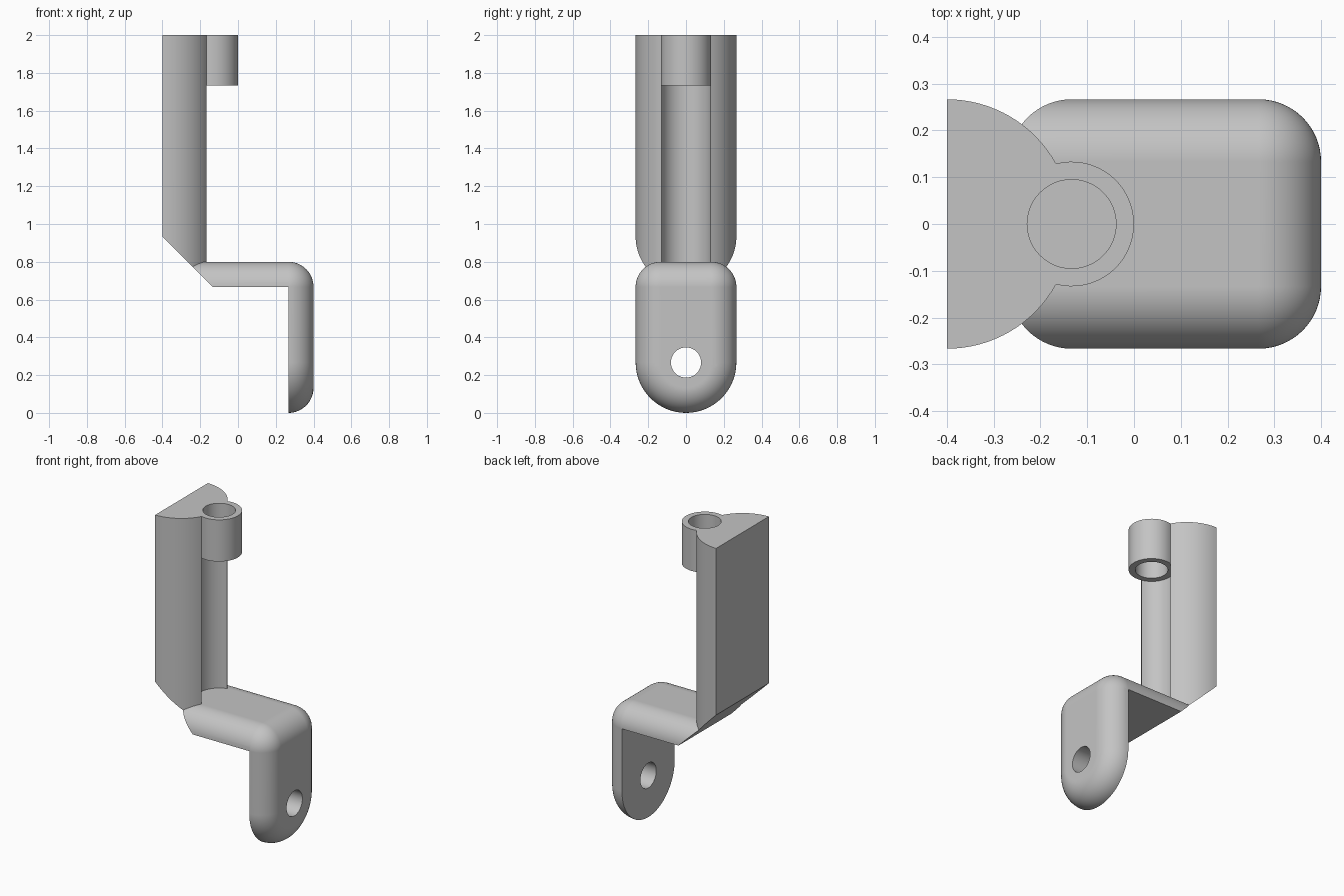
import bpy, bmesh
from math import sin, cos, pi, atan2, radians, sqrt
from mathutils import Vector, Matrix

if "Cube" in bpy.data.objects:
    bpy.data.objects.remove(bpy.data.objects["Cube"], do_unlink=True)

T = 2 / 15            # plate thickness, also the rounding radius
W = 2 * T             # half width
TOP, RING_LOW = 15 * T, 13 * T
STEPS = 16

steel = bpy.data.materials.new("plain_grey")
steel.use_nodes = True
GREY = (0.55, 0.55, 0.55, 1)
steel.diffuse_color = GREY
steel.node_tree.nodes["Principled BSDF"].inputs["Base Color"].default_value = GREY


def finish(bm, name):
    bmesh.ops.recalc_face_normals(bm, faces=bm.faces[:])
    mesh = bpy.data.meshes.new(name)
    bm.to_mesh(mesh)
    bm.free()
    mesh.materials.append(steel)
    obj = bpy.data.objects.new(name, mesh)
    bpy.context.collection.objects.link(obj)
    return obj


def smooth(obj):
    bpy.ops.object.select_all(action='DESELECT')
    obj.select_set(True)
    bpy.context.view_layer.objects.active = obj
    bpy.ops.object.shade_smooth_by_angle(angle=radians(30))
    mod = obj.modifiers.new("even_shading", 'WEIGHTED_NORMAL')
    mod.keep_sharp = True


def skin(bm, sections, closed):
    rows = [[bm.verts.new(p) for p in s] for s in sections]
    for a, b in zip(rows, rows[1:]):
        n = len(a)
        for i in range(n if closed else n - 1):
            j = (i + 1) % n
            bm.faces.new((a[i], a[j], b[j], b[i]))
    return rows


# Bent plate: rounded section swept around the corner, then a round lower end
quarter = [pi / 2 * i / STEPS for i in range(STEPS + 1)]
half = [(0, 0)] + [(T + T * cos(a), T * sin(a)) for a in quarter] + [(0, T)]
loop = half + [(-y, h) for y, h in reversed(half[1:-1])]
sections = [[(-T - h, y, 5 * T + h) for y, h in loop]]
sections += [[(W + h * sin(t), y, 5 * T + h * cos(t)) for y, h in loop] for t in quarter]
sections += [[(W + h, y, W) for y, h in loop]]
bm = bmesh.new()
rows = skin(bm, sections, True)
bm.faces.new(rows[0])
turns = [pi * i / (2 * STEPS) for i in range(2 * STEPS + 1)]
skin(bm, [[(W + h, y * cos(t), W - y * sin(t)) for y, h in half] for t in turns], False)
bmesh.ops.remove_doubles(bm, verts=bm.verts[:], dist=1e-5)
bmesh.ops.recalc_face_normals(bm, faces=bm.faces[:])
bmesh.ops.dissolve_limit(bm, angle_limit=radians(0.5), verts=bm.verts[:], edges=bm.edges[:])
plate = finish(bm, "bent_plate")

# Mounting hole through the lower tab
bm = bmesh.new()
bmesh.ops.create_cone(bm, cap_ends=True, segments=48, radius1=0.08, radius2=0.08, depth=0.6,
                      matrix=Matrix.Translation((W + T / 2, 0, W)) @ Matrix.Rotation(pi / 2, 4, 'Y'))
cutter = finish(bm, "hole_cutter")
cutter.hide_render = True
cut = plate.modifiers.new("mounting_hole", 'BOOLEAN')
cut.operation, cut.solver, cut.object = 'DIFFERENCE', 'EXACT', cutter
bpy.context.view_layer.objects.active = plate
bpy.ops.object.modifier_apply(modifier=cut.name)
bpy.data.objects.remove(cutter, do_unlink=True)
smooth(plate)


# Column: half round with a groove in front and a ring at the top
def arc(cx, radius, a0, a1, n):
    return [(cx + radius * cos(a0 + (a1 - a0) * i / n), radius * sin(a0 + (a1 - a0) * i / n))
            for i in range(n + 1)]


BACK, RING_X, BORE = -3 * T, -T, 0.095
meet_x = 2 * T - T / 4
meet_y = sqrt(W * W - meet_x * meet_x)
side_a = atan2(meet_y, meet_x)
ring_a = atan2(meet_y, BACK + meet_x - RING_X)
right_side = arc(BACK, W, -pi / 2, -side_a, STEPS)
left_side = arc(BACK, W, side_a, pi / 2, STEPS)
groove = arc(RING_X, T, 2 * pi - ring_a, ring_a, STEPS)
ring_front = arc(RING_X, T, -ring_a, ring_a, 2 * STEPS)
bore = arc(RING_X, BORE, 0, 2 * pi, 3 * STEPS)

bm = bmesh.new()


def slope(x):
    return 4 * T - x


def at(points, z):
    return [(x, y, slope(x) if z is None else z) for x, y in points]


def wall(points, low, high):
    skin(bm, [at(points, low), at(points, high)], False)


def fill(outlines, z, normal):
    edges = []
    for pts in outlines:
        vs = [bm.verts.new(p) for p in at(pts, z)]
        edges += [bm.edges.new((vs[i - 1], vs[i])) for i in range(len(vs))]
    bmesh.ops.triangle_fill(bm, use_beauty=True, edges=edges, normal=Vector(normal))


# the side walls are split at the ring underside so the edges meet cleanly
back = [left_side[-1], right_side[0]]
for strip in (right_side, left_side, back):
    wall(strip, None, RING_LOW)
    wall(strip, RING_LOW, TOP)
wall(groove, None, RING_LOW)
wall(ring_front, RING_LOW, TOP)
wall(bore[:-1] + bore[:1], RING_LOW, TOP)
fill([right_side + ring_front[1:-1] + left_side, bore[:-1]], TOP, (0, 0, 1))
fill([ring_front + groove[::-1][1:-1], bore[:-1]], RING_LOW, (0, 0, -1))
fill([right_side + groove[1:-1] + left_side], None, (-1, 0, -1))
bmesh.ops.remove_doubles(bm, verts=bm.verts[:], dist=1e-5)
column = finish(bm, "column_with_ring")
smooth(column)
